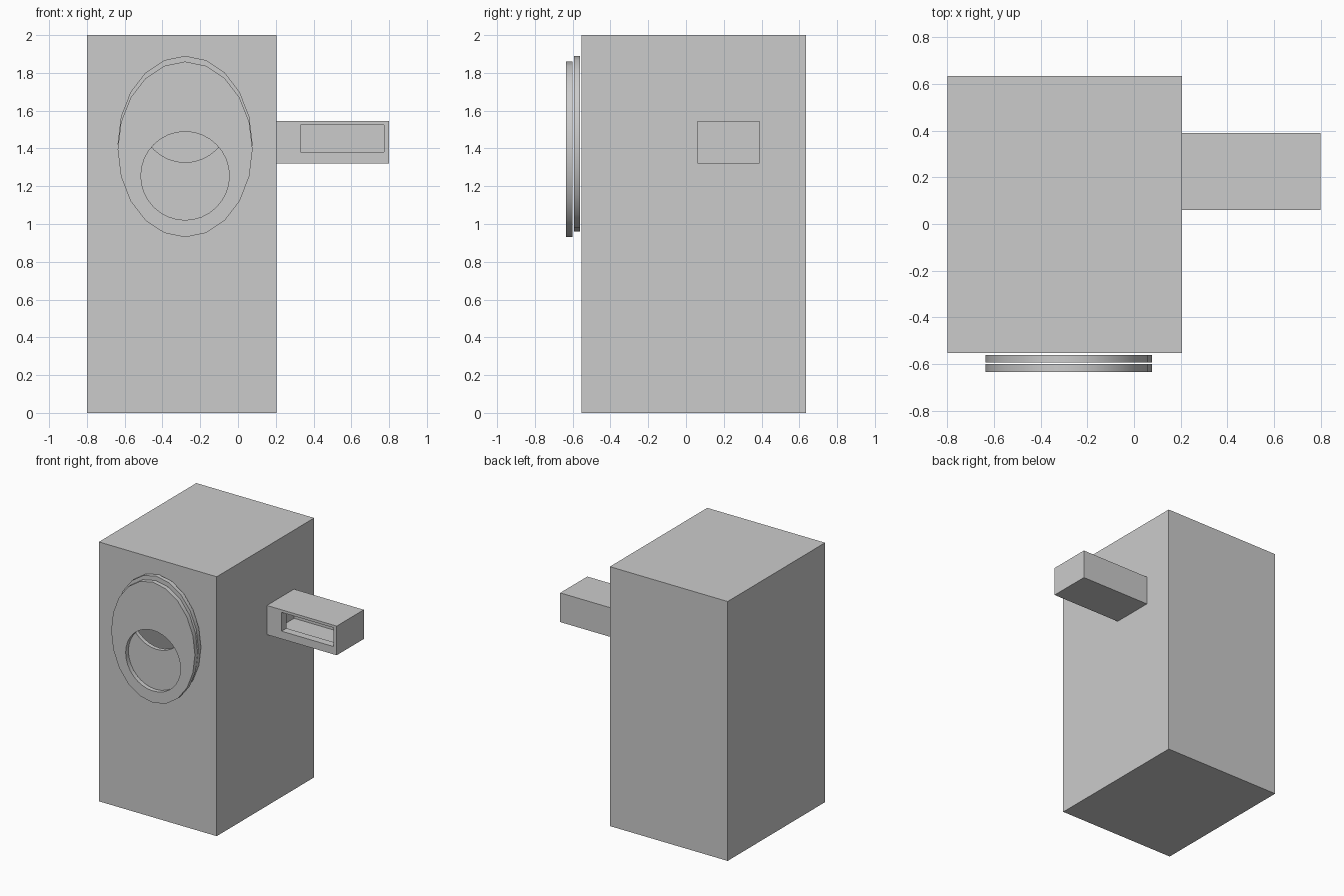
import bpy, bmesh, math
from mathutils import Vector

if "Cube" in bpy.data.objects:
    bpy.data.objects.remove(bpy.data.objects["Cube"])


def finish(bm, name, smooth=False):
    bmesh.ops.recalc_face_normals(bm, faces=bm.faces)
    mesh = bpy.data.meshes.new(name)
    bm.to_mesh(mesh)
    bm.free()
    obj = bpy.data.objects.new(name, mesh)
    bpy.context.collection.objects.link(obj)
    if smooth:
        bpy.ops.object.select_all(action='DESELECT')
        obj.select_set(True)
        bpy.context.view_layer.objects.active = obj
        bpy.ops.object.shade_smooth_by_angle(angle=math.radians(30))
    return obj


def box(bm, lo, hi):
    bmesh.ops.create_cube(bm, size=1)
    for v in bm.verts:
        v.co = Vector([lo[i] if v.co[i] < 0 else hi[i] for i in range(3)])
    return min(bm.faces, key=lambda f: f.calc_center_median().y)


def ellipse(bm, x, y, z, rx, rz, sides):
    step = math.tau / sides
    vs = [bm.verts.new((x + rx * math.cos(i * step), y, z + rz * math.sin(i * step)))
          for i in range(sides)]
    return [bm.edges.new((vs[i - 1], vs[i])) for i in range(sides)]


def fill(bm, edges):
    bmesh.ops.triangle_fill(bm, use_beauty=True, edges=edges, normal=(0, -1, 0))


CX, HOLE = -0.28, 0.234

# Hollow body with a round opening behind the discs
bm = bmesh.new()
front = box(bm, (-0.8, -0.552, 0), (0.205, 0.635, 2))
rim = list(front.edges)
bmesh.ops.delete(bm, geom=[front], context='FACES_ONLY')
fill(bm, rim + ellipse(bm, CX, -0.552, 1.41, HOLE, HOLE, 32))
finish(bm, "body")


# Two oval discs, each with an off-centre hole
def disc(name, y0, y1, z, hole_z):
    bm = bmesh.new()
    fill(bm, ellipse(bm, CX, y0, z, 0.357, 0.465, 20)
         + ellipse(bm, CX, y0, hole_z, HOLE, HOLE, 32))
    ext = bmesh.ops.extrude_face_region(bm, geom=bm.faces[:], use_keep_orig=True)
    for v in ext["geom"]:
        if isinstance(v, bmesh.types.BMVert):
            v.co.y = y1
    finish(bm, name, smooth=True)


disc("front_disc", -0.635, -0.601, 1.395, 1.255)
disc("rear_disc", -0.593, -0.561, 1.425, 1.56)

# Hollow side box with a rectangular window turned inwards
bm = bmesh.new()
face = box(bm, (0.205, 0.06, 1.32), (0.8, 0.39, 1.545))
bmesh.ops.inset_individual(bm, faces=[face], thickness=0.01)
mid = face.calc_center_median()
for v in face.verts:
    v.co.x = 0.33 if v.co.x < mid.x else 0.772
    v.co.z = 1.38 if v.co.z < mid.z else 1.525
inner = bmesh.ops.extrude_discrete_faces(bm, faces=[face])["faces"][0]
for v in inner.verts:
    v.co.y += 0.06
bmesh.ops.delete(bm, geom=[inner], context='FACES_ONLY')
finish(bm, "side_box")
